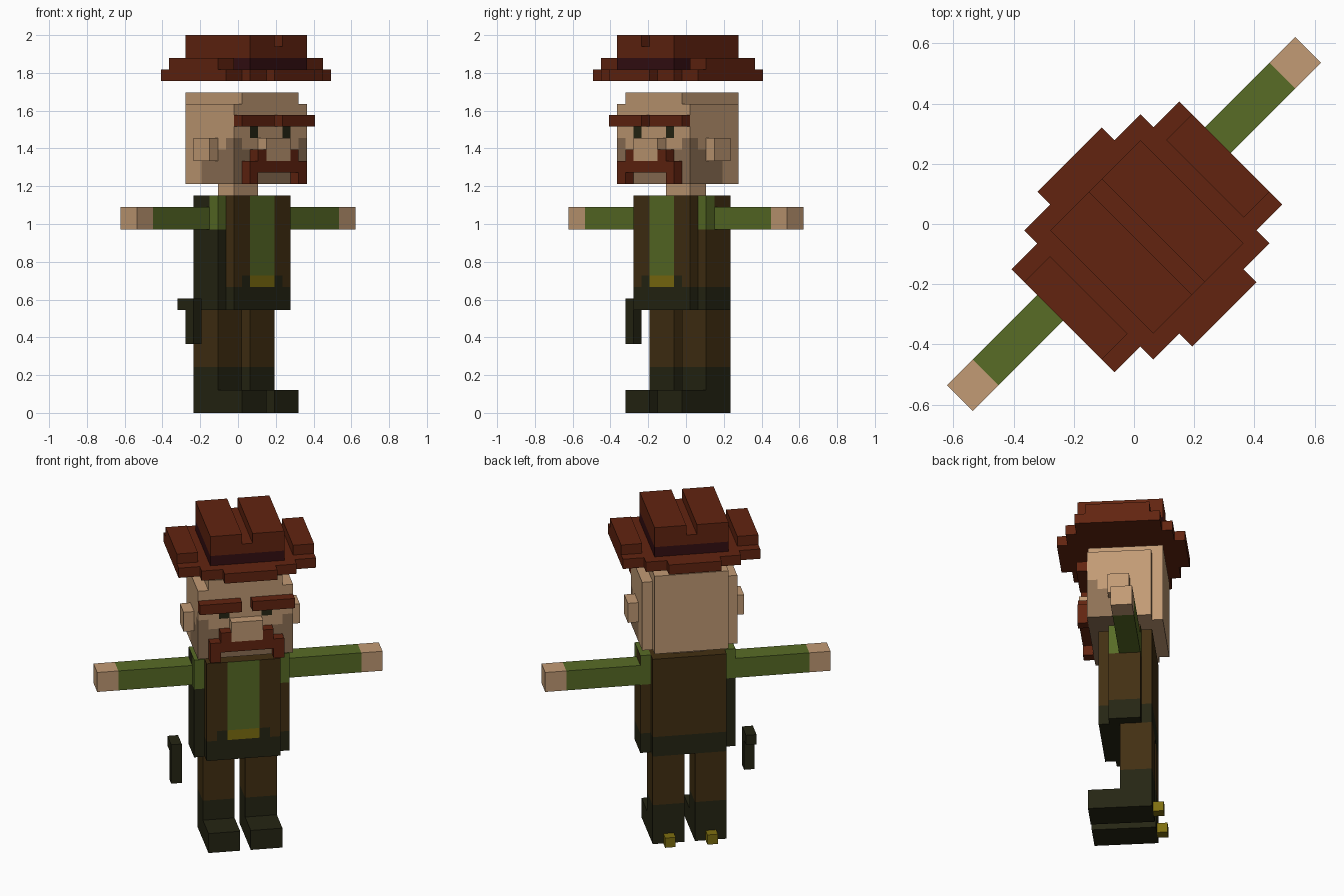
import bpy, bmesh, math
from mathutils import Vector, Matrix

if "Cube" in bpy.data.objects:
    bpy.data.objects.remove(bpy.data.objects["Cube"])

U = 2 / 33                                  # size of one block
TURN = Matrix.Rotation(math.radians(45), 4, 'Z')


def lin(c):
    c /= 255
    return c / 12.92 if c <= 0.04045 else ((c + 0.055) / 1.055) ** 2.4


def material(name, r, g, b):
    m = bpy.data.materials.new(name)
    m.diffuse_color = (lin(r), lin(g), lin(b), 1)
    m.use_nodes = True
    m.node_tree.nodes["Principled BSDF"].inputs["Base Color"].default_value = m.diffuse_color
    return m


SKIN = material("skin", 194, 155, 117)
STUBBLE = material("stubble", 142, 113, 85)
RUST = material("rust_brown", 98, 36, 16)
BAND = material("dark_maroon", 52, 14, 18)
GREEN = material("shirt_green", 88, 108, 38)
BROWN = material("coat_brown", 66, 47, 18)
OLIVE = material("dark_olive", 37, 37, 19)
GOLD = material("gold", 126, 110, 16)


def part(name, boxes, mats, rule=None, cuts=((), (), ())):
    """Boxes given as (x0, x1, y0, y1, z0, z1) in blocks; cuts slice the faces
    at the given x, y and z; rule(centre, normal) picks the material index."""
    bm = bmesh.new()
    for x0, x1, y0, y1, z0, z1 in boxes:
        bmesh.ops.create_cube(bm, size=1, matrix=Matrix.Translation(
            ((x0 + x1) / 2, (y0 + y1) / 2, (z0 + z1) / 2))
            @ Matrix.Diagonal((x1 - x0, y1 - y0, z1 - z0, 1)))
    for axis in range(3):
        for c in cuts[axis]:
            co, no = Vector((0, 0, 0)), Vector((0, 0, 0))
            co[axis], no[axis] = c, 1
            bmesh.ops.bisect_plane(bm, geom=bm.verts[:] + bm.edges[:] + bm.faces[:],
                                   plane_co=co, plane_no=no)
    bm.normal_update()
    if rule:
        for f in bm.faces:
            f.material_index = rule(f.calc_center_median(), f.normal)
    bm.transform(TURN @ Matrix.Scale(U, 4))
    me = bpy.data.meshes.new(name)
    bm.to_mesh(me)
    bm.free()
    for m in mats:
        me.materials.append(m)
    ob = bpy.data.objects.new(name, me)
    bpy.context.collection.objects.link(ob)
    return ob


def mirror(box):
    x0, x1, *rest = box
    return [box, (-x1, -x0, *rest)]


# Hat: stepped brim, raised side flaps, band and creased crown
part("hat_brim", [(-2.5, 2.5, -7, 5, 29, 30)]
     + mirror((2.5, 4.5, -6, 4, 29, 30))
     + mirror((4.5, 6.5, -5, 3, 29, 30)), [RUST])
part("hat_flaps", mirror((4.5, 6.5, -4, 2, 30, 31)), [RUST])
part("hat_band", [(-3.5, 3.5, -5, 3, 30, 31)], [BAND])
part("hat_crown", [(-3.5, 3.5, -5, 3, 31, 32)]
     + mirror((0.5, 3.5, -5, 3, 32, 33)), [RUST])


# Head: core and cheeks, with stubble stepping up towards the front, and eyes
def head_rule(c, n):
    if n.y < -0.5:
        x = abs(c.x)
        if 24 < c.z < 25 and 1.5 < x < 2.5:
            return 2
        top = 24 if x > 3.5 else 23 if x > 2.5 else 22
    elif abs(n.x) > 0.5 and abs(c.x) > 4:
        top = 24 if c.y < -3 else 23 if c.y < -2 else 22 if c.y < 0 else 0
    elif n.z < -0.5:
        top = 24 if c.y < 0 else 0
    else:
        top = 0
    return 1 if c.z < top else 0


part("head", [(-3.5, 3.5, -4, 3, 20, 28)] + mirror((3.5, 4.5, -4, 2, 20, 27)),
     [SKIN, STUBBLE, OLIVE], head_rule,
     ((-2.5, -1.5, 1.5, 2.5), (-3, -2, 0), (22, 23, 24, 25)))
part("ears", mirror((4.5, 5.5, -2, 0, 22, 24)), [SKIN])
part("nose", [(-1.5, 1.5, -5, -4, 22, 24)], [SKIN])
part("eyebrows", mirror((0.5, 4.5, -5, -4, 25, 26)), [RUST])
part("moustache", [(-3.5, 3.5, -5, -4, 21, 22)]
     + mirror((2.5, 3.5, -5, -4, 20, 21))
     + mirror((1.5, 2.5, -5, -4, 22, 23)), [RUST])
part("neck", [(-1.5, 1.5, -1, 1, 19, 20)], [SKIN])


# Torso: open coat over a shirt strip, buckle and belt
def torso_rule(c, n):
    x = abs(c.x)
    if c.z < 11:
        return 1
    if n.y < -0.5:
        if c.z < 12 and x < 2.5:
            return 3 if x < 1.5 else 1
        if x < 1.5:
            return 2
    return 0


part("torso", [(-3.5, 3.5, -3, 2, 9, 19)], [BROWN, OLIVE, GREEN, GOLD],
     torso_rule, ((-2.5, -1.5, 1.5, 2.5), (), (11, 12)))


# Coat sides: green shoulders over a dark left and a brown right side
def side_rule(c, n):
    if c.z > 16 and not (abs(n.x) > 0.5 and c.z < 19 and c.y > -1):
        return 2
    return 1 if c.x < 0 or c.z < 11 else 0


part("coat_sides", mirror((3.5, 4.5, -2, 1, 9, 19)), [BROWN, OLIVE, GREEN],
     side_rule, ((), (-1,), (11, 16, 18)))

# Arms and hands
part("arms", mirror((4.5, 11.5, -1, 1, 16, 18)), [GREEN])
part("hands", mirror((11.5, 13.5, -1, 1, 16, 18)), [SKIN])

# Holstered gun beside the hip
part("holster", [(-6.5, -5.5, -1, 0, 6, 9), (-6.5, -5.5, -1, 1, 9, 10)], [OLIVE])

# Legs, boots and spurs
part("legs", mirror((0.5, 3.5, -1, 2, 4, 9)), [BROWN])
part("boot_shafts", mirror((0.5, 3.5, -1, 2, 2, 4)), [OLIVE])
part("boot_feet", mirror((0.5, 3.5, -4, 2, 0, 2)), [OLIVE])
part("spurs", mirror((1.5, 2.5, 2, 3, 0, 1)), [GOLD])
